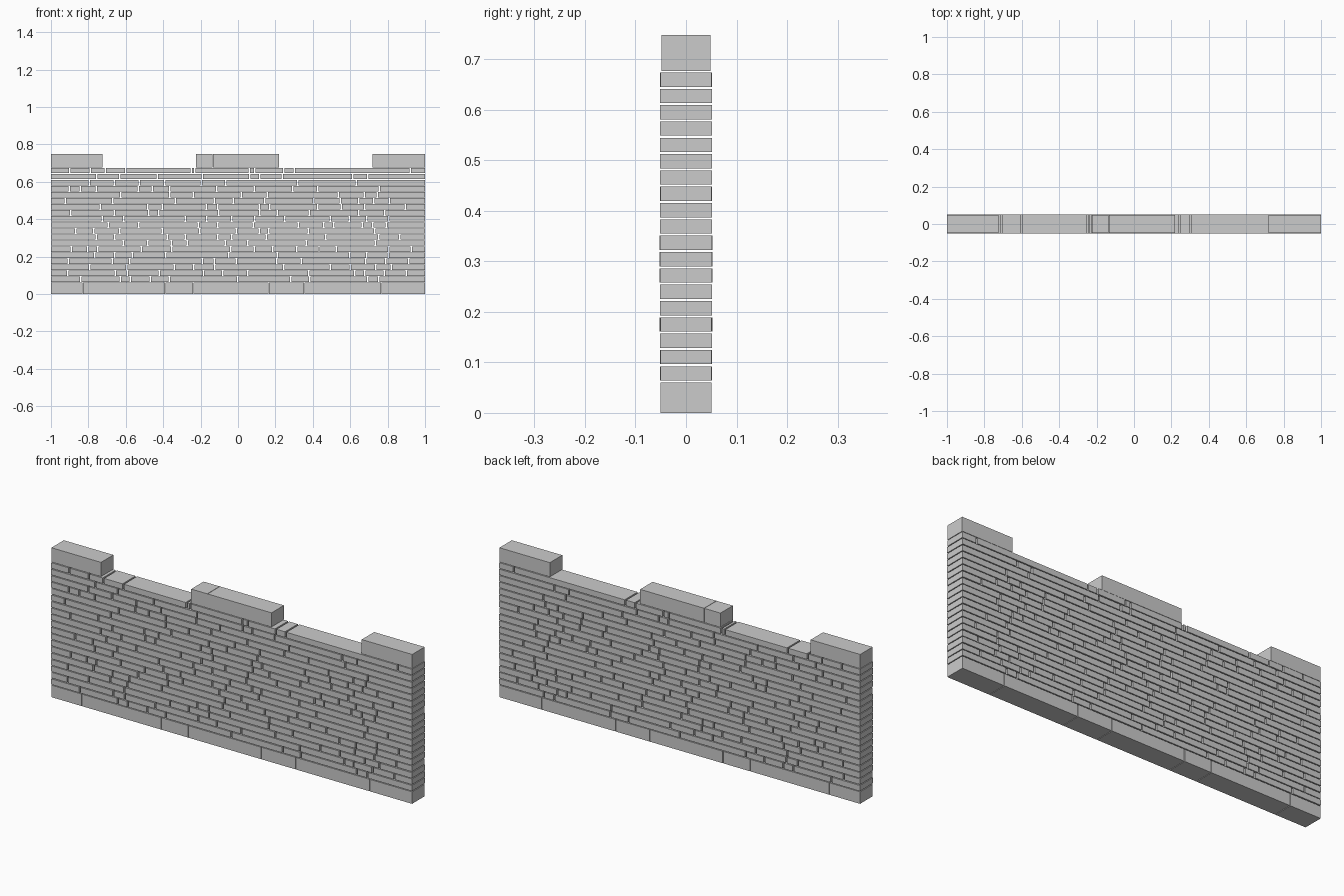
import bpy, bmesh, random
from mathutils import Matrix, Vector

if "Cube" in bpy.data.objects:
    bpy.data.objects.remove(bpy.data.objects["Cube"])

random.seed(7)
COURSES = 19
Z0, Z1 = 0.062, 0.676          # bottom and top of the thin courses
PITCH = (Z1 - Z0) / COURSES


def add_box(bm, x0, x1, depth, z0, z1):
    size = Vector((x1 - x0, depth, z1 - z0))
    centre = Vector(((x0 + x1) / 2, 0, (z0 + z1) / 2))
    bmesh.ops.create_cube(bm, size=1, matrix=Matrix.Translation(centre) @ Matrix.Diagonal(size.to_4d()))


def stone_row(name, edges, z0, z1, gap, depth=0.1, jitter=0.0):
    """Row of stones between successive edges, with open joints."""
    bm = bmesh.new()
    last = len(edges) - 2
    for i, (a, b) in enumerate(zip(edges, edges[1:])):
        a += gap / 2 if i > 0 else 0
        b -= gap / 2 if i < last else 0
        add_box(bm, a, b, depth + random.uniform(-jitter, jitter), z0, z1)
    mesh = bpy.data.meshes.new(name)
    bm.to_mesh(mesh)
    bm.free()
    obj = bpy.data.objects.new(name, mesh)
    bpy.context.collection.objects.link(obj)
    return obj


def random_edges():
    """Mix of short and long stones across the wall."""
    edges = [-1.0]
    while True:
        edges.append(edges[-1] + random.choice((random.uniform(0.05, 0.14), random.uniform(0.15, 0.4))))
        if edges[-1] > 0.94:
            return edges[:-1] + [1.0]


# Foundation blocks
stone_row("foundation", [-1, -0.83, -0.39, -0.24, 0.165, 0.355, 0.765, 1], 0, 0.06, 0.003)

# Thin stone courses
top_edges = [-1, -0.9, -0.79, -0.71, -0.6, -0.25, -0.23, 0.06, 0.09, 0.245, 0.3, 0.92, 1]
for i in range(COURSES):
    z = Z0 + i * PITCH
    edges = top_edges if i == COURSES - 1 else random_edges()
    stone_row(f"stone_course_{i + 1}", edges, z + 0.002, z + PITCH - 0.002, 0.008, 0.102, 0.002)

# Raised blocks along the top
for name, edges in (("left_cap", [-1, -0.725]),
                    ("middle_cap", [-0.225, -0.135, 0.22]),
                    ("right_cap", [0.72, 1])):
    stone_row(name, edges, 0.677, 0.748, 0.002, 0.098)
